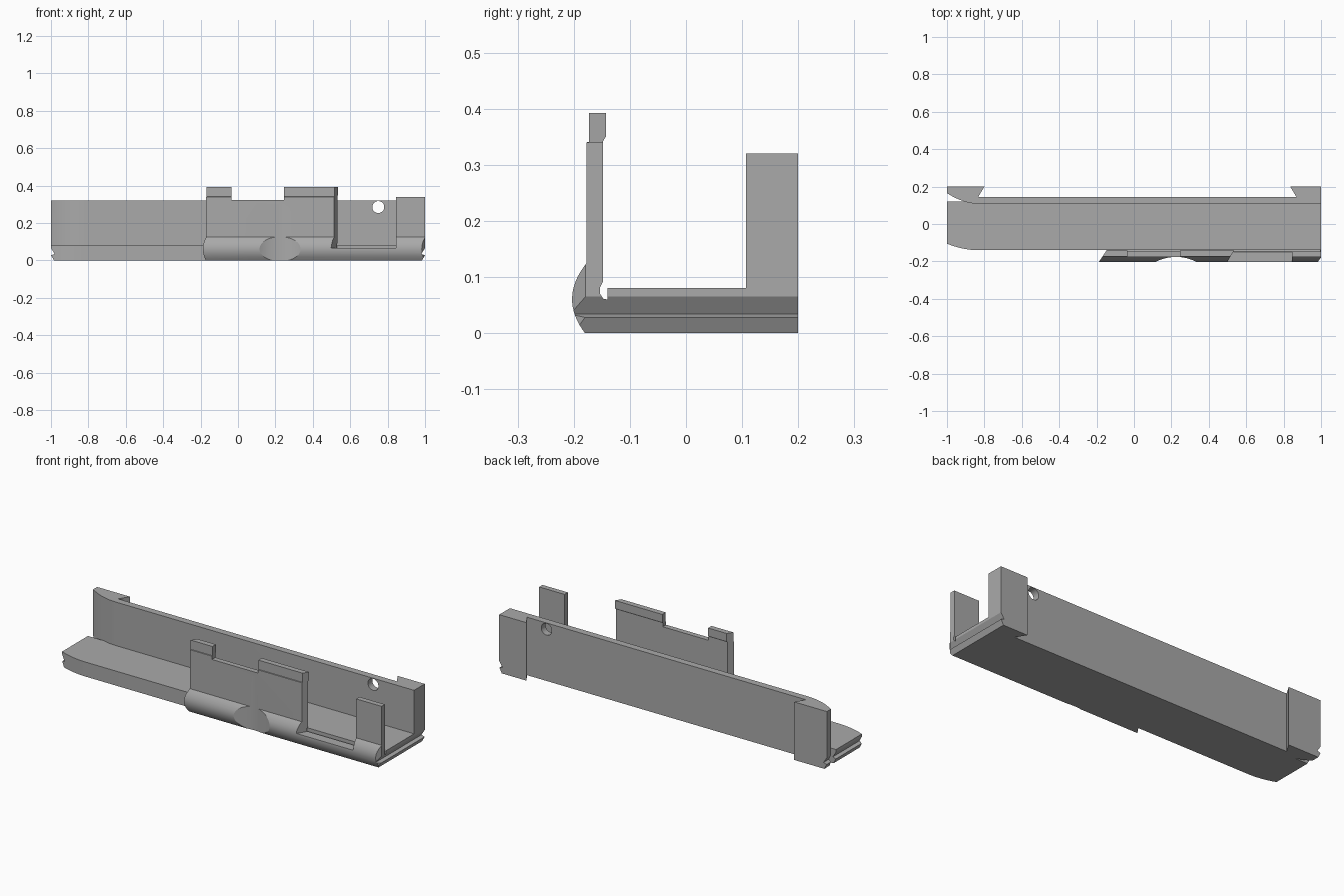
import bpy, bmesh, math
from mathutils import Vector

cube = bpy.data.objects.get("Cube")
if cube:
    bpy.data.objects.remove(cube, do_unlink=True)

grey = bpy.data.materials.new("mid grey")
grey.use_nodes = True
colour = (0.4, 0.4, 0.4, 1)
grey.diffuse_color = colour
grey.node_tree.nodes["Principled BSDF"].inputs["Base Color"].default_value = colour


def prism(name, points, low, high, axis):
    """Extrude a closed 2D outline along one axis (0 = x, 1 = y, 2 = z)."""
    def place(p, d):
        c = list(p)
        c.insert(axis, d)
        return Vector(c)
    bm = bmesh.new()
    face = bm.faces.new([bm.verts.new(place(p, low)) for p in points])
    made = bmesh.ops.extrude_face_region(bm, geom=[face])["geom"]
    verts = [v for v in made if isinstance(v, bmesh.types.BMVert)]
    bmesh.ops.translate(bm, verts=verts, vec=place((0, 0), high - low))
    bmesh.ops.recalc_face_normals(bm, faces=bm.faces)
    mesh = bpy.data.meshes.new(name)
    bm.to_mesh(mesh)
    bm.free()
    mesh.materials.append(grey)
    obj = bpy.data.objects.new(name, mesh)
    bpy.context.collection.objects.link(obj)
    return obj


def select(obj):
    bpy.ops.object.select_all(action="DESELECT")
    obj.select_set(True)
    bpy.context.view_layer.objects.active = obj


def combine(obj, other, operation="DIFFERENCE"):
    mod = obj.modifiers.new("combine", "BOOLEAN")
    mod.operation = operation
    mod.solver = "EXACT"
    mod.object = other
    select(obj)
    bpy.ops.object.modifier_apply(modifier=mod.name)
    bpy.data.objects.remove(other, do_unlink=True)


def circle(cx, cy, r, n):
    return [(cx + r * math.cos(2 * math.pi * i / n),
             cy + r * math.sin(2 * math.pi * i / n)) for i in range(n)]


def rect(a, b, c, d):
    return [(a, c), (b, c), (b, d), (a, d)]


def flare(x0, y0, dx, dy, n=10):
    """Quarter-curve that leaves a straight edge and bends away."""
    return [(x0 + dx * i / n, y0 + dy * (i / n) ** 2) for i in range(n + 1)]


# Tray floor with a curved front corner
floor_plan = [(-1, 0.12), (1, 0.12), (1, -0.14)] + flare(-0.83, -0.14, -0.17, 0.035)
tray = prism("tray", floor_plan, 0, 0.08, 2)

# Back wall with dovetailed end blocks and a flared inner face
wall_plan = [(-1, 0.2), (-0.8, 0.2), (-0.833, 0.145), (0.868, 0.145),
             (0.835, 0.2), (1, 0.2), (1, 0.107)] + flare(-0.82, 0.107, -0.18, 0.058)
wall = prism("back_wall", wall_plan, 0, 0.32, 2)
combine(wall, prism("hole", circle(0.75, 0.285, 0.032, 32), 0, 0.3, 1))
combine(tray, wall, "UNION")

# Front clip: rounded base, relief slot, thin wall and top lip
bulge = []
for i in range(17):
    t = i / 16
    bulge.append((-0.18 + 0.003 * t - 0.0245 * 4 * t * (1 - t), 0.125 * t))
clip_profile = [(-0.13, 0)] + bulge + [
    (-0.177, 0.34), (-0.173, 0.341), (-0.173, 0.392), (-0.143, 0.392),
    (-0.143, 0.35), (-0.148, 0.342), (-0.148, 0.092), (-0.153, 0.082),
    (-0.153, 0.07), (-0.147, 0.061), (-0.14, 0.06), (-0.13, 0.06)]
clip = prism("front_clip", clip_profile, -0.25, 1, 0)

# Slanted left end, open gap, top notch, lower end post and finger scoop
combine(clip, prism("left_cut", [(-0.4, -0.3), (-0.252, -0.3), (-0.119, -0.1),
                                 (-0.4, -0.1)], -0.1, 0.5, 2))
combine(clip, prism("gap_cut", [(0.44, -0.3), (0.845, -0.3), (0.845, -0.1),
                                (0.56, -0.1)], 0.066, 0.5, 2))
combine(clip, prism("notch_cut", rect(-0.035, 0.245, 0.322, 0.5), -0.3, -0.1, 1))
combine(clip, prism("post_cut", rect(0.8, 1.1, 0.34, 0.5), -0.3, -0.1, 1))
combine(clip, prism("scoop_cut", circle(0.225, -0.413, 0.237, 128), -0.1, 0.3, 2))
combine(clip, prism("corner_cut", [(1.01, -0.165), (0.97, -0.22), (1.1, -0.22),
                                   (1.1, -0.165)], -0.1, 0.13, 2))
combine(tray, clip, "UNION")

# Snap groove and bottom chamfer across both ends
for s in (-1, 1):
    groove = [(0.974, -0.02), (0.999, 0.028), (0.98, 0.034), (1.02, 0.097), (1.02, -0.02)]
    combine(tray, prism("end_groove", [(s * x, z) for x, z in groove], -0.3, 0.3, 1))

select(tray)
bpy.ops.object.shade_smooth_by_angle(angle=math.radians(25))
